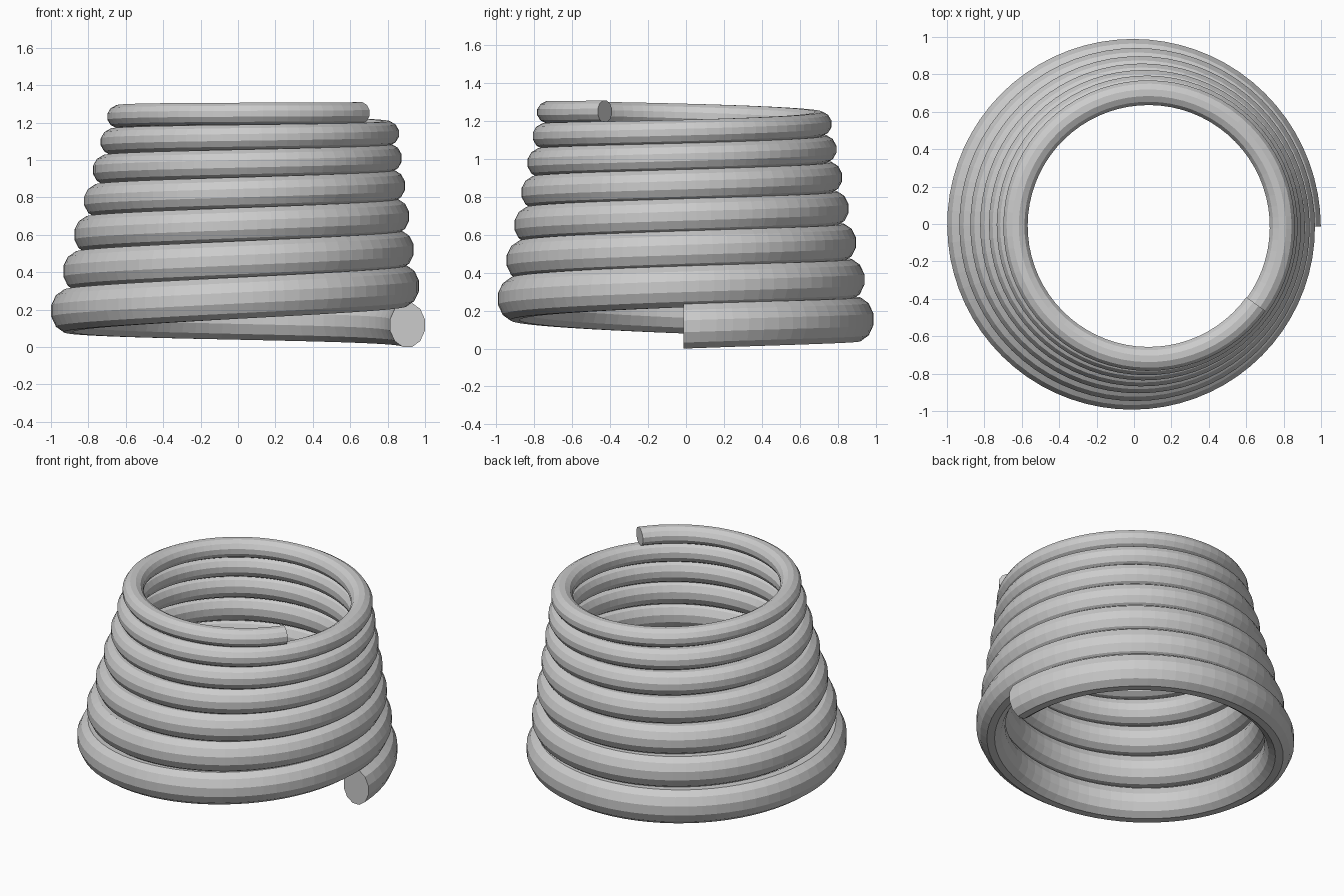
import bpy, bmesh
from math import sin, cos, pi

if "Cube" in bpy.data.objects:
    bpy.data.objects.remove(bpy.data.objects["Cube"])

TURNS, STEPS, SIDES = 6.9, 72, 12


def section(t):
    """Ring of points for the wire's cross-section after t turns."""
    a = 2 * pi * t
    radius = 0.923 - 0.0475 * t + 0.0023 * t * t      # coil narrows upward
    cx = -0.017 + 0.0185 * t - 0.0006 * t * t         # coil leans towards +x
    cy = -0.014
    tilt = 0.018 - 0.005 * t
    z = 0.105 + 0.222 * t - 0.0077 * t * t + tilt * cos(a)
    half_w = 0.093 - 0.0043 * t
    half_h = 0.1175 - 0.0087 * t
    pts = []
    for i in range(SIDES):
        b = 2 * pi * (i + 0.5) / SIDES
        r = radius + half_w * cos(b) / cos(pi / SIDES)
        pts.append((cx + r * cos(a), cy + r * sin(a),
                    z + half_h * sin(b) / cos(pi / SIDES)))
    return pts


# Tapering coiled wire
bm = bmesh.new()
count = round(TURNS * STEPS)
rings = [[bm.verts.new(p) for p in section(TURNS * k / count)]
         for k in range(count + 1)]
for r0, r1 in zip(rings, rings[1:]):
    for i in range(SIDES):
        j = (i + 1) % SIDES
        bm.faces.new((r0[i], r0[j], r1[j], r1[i]))

# Flat cut ends
bm.faces.new(rings[0])
bm.faces.new(rings[-1][::-1])
bmesh.ops.recalc_face_normals(bm, faces=bm.faces)

# Stand on the ground
low = min(v.co.z for v in bm.verts)
bmesh.ops.translate(bm, verts=bm.verts, vec=(0, 0, -low))

mesh = bpy.data.meshes.new("coil_spring")
bm.to_mesh(mesh)
bm.free()
coil = bpy.data.objects.new("coil_spring", mesh)
bpy.context.collection.objects.link(coil)
